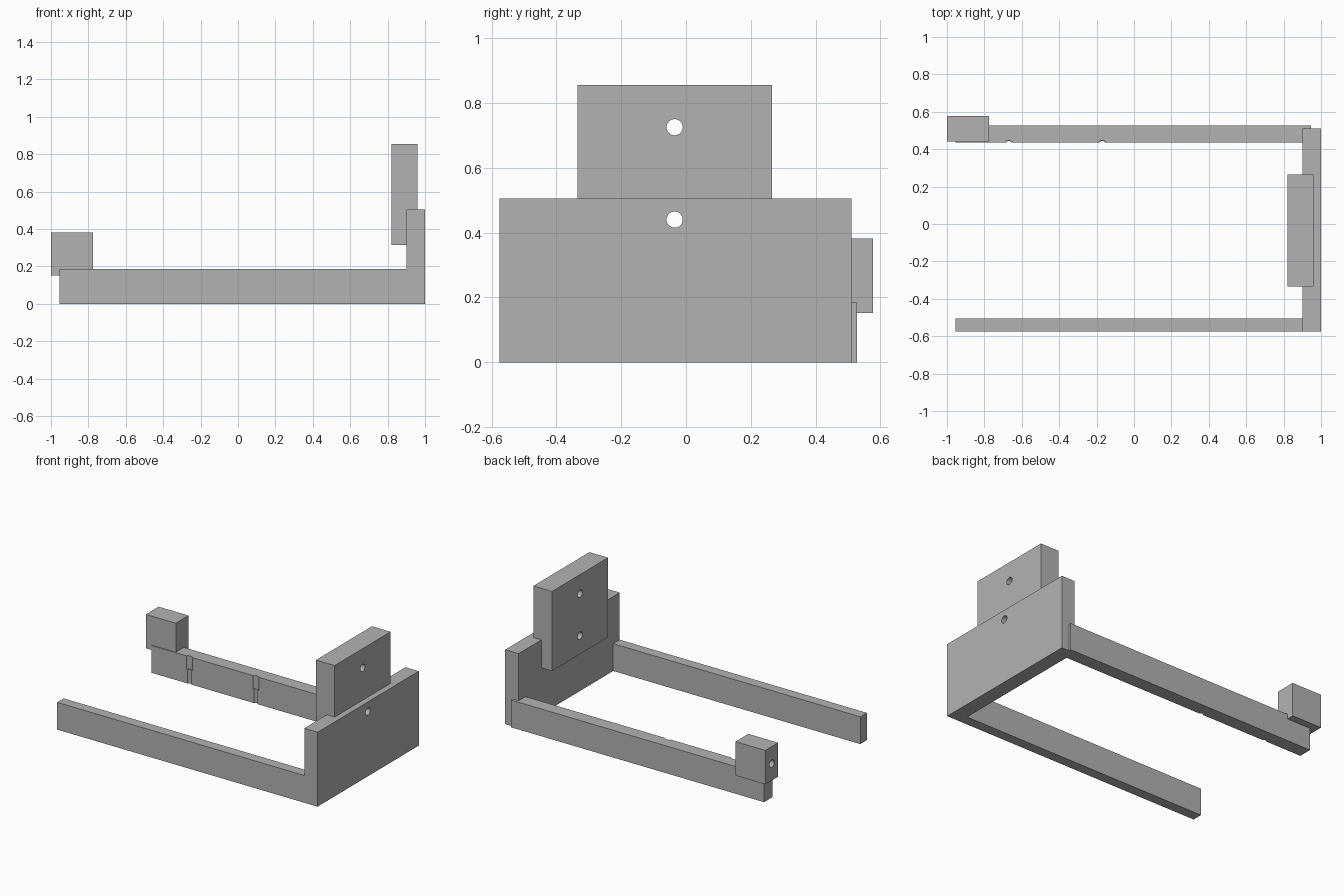
import bpy
from math import pi
from mathutils import Matrix, Vector
import bmesh

default = bpy.data.objects.get("Cube")
if default:
    bpy.data.objects.remove(default, do_unlink=True)

# Single grey material
grey = bpy.data.materials.new("plain grey")
grey.use_nodes = True
colour = (0.45, 0.45, 0.45, 1)
grey.diffuse_color = colour
grey.node_tree.nodes["Principled BSDF"].inputs["Base Color"].default_value = colour


def finish(name, bm):
    mesh = bpy.data.meshes.new(name)
    bm.to_mesh(mesh)
    bm.free()
    mesh.materials.append(grey)
    obj = bpy.data.objects.new(name, mesh)
    bpy.context.collection.objects.link(obj)
    return obj


def box(name, low, high):
    low, high = Vector(low), Vector(high)
    bm = bmesh.new()
    bmesh.ops.create_cube(bm, size=1, matrix=Matrix.Translation((low + high) / 2)
                          @ Matrix.Diagonal((*(high - low), 1)))
    return finish(name, bm)


def rod(name, centre, radius, length, axis):
    turn = Matrix.Rotation(pi / 2, 4, "Y") if axis == "X" else Matrix()
    bm = bmesh.new()
    bmesh.ops.create_cone(bm, cap_ends=True, segments=32, radius1=radius,
                          radius2=radius, depth=length,
                          matrix=Matrix.Translation(centre) @ turn)
    return finish(name, bm)


def combine(obj, tool, operation):
    mod = obj.modifiers.new(operation.lower(), "BOOLEAN")
    mod.operation = operation
    mod.solver = "EXACT"
    mod.object = tool
    bpy.context.view_layer.objects.active = obj
    bpy.ops.object.modifier_apply(modifier=mod.name)
    bpy.data.objects.remove(tool, do_unlink=True)


# Upright end plate with the front arm in one piece
frame = box("end_plate_and_front_arm", (0.9, -0.575, 0), (1, 0.51, 0.505))
combine(frame, box("front_arm", (-0.955, -0.575, 0), (0.95, -0.505, 0.185)), "UNION")

# Raised mounting plate
mount = box("mounting_plate", (0.82, -0.335, 0.315), (0.96, 0.265, 0.855))

# Screw holes through both plates
for part in (frame, mount):
    for z in (0.44, 0.725):
        if part is mount or z < 0.5:
            combine(part, rod("screw_hole", (0.9, -0.035, z), 0.025, 0.6, "X"), "DIFFERENCE")

# Back arm with two stepped grooves on its inner face
back_arm = box("back_arm", (-0.955, 0.435, 0), (0.945, 0.527, 0.185))
for x in (-0.67, -0.17):
    combine(back_arm, rod("wide_groove", (x, 0.42, 0.195), 0.027, 0.2, "Z"), "DIFFERENCE")
    combine(back_arm, rod("narrow_groove", (x, 0.43, 0.05), 0.014, 0.2, "Z"), "DIFFERENCE")

# End block with a blind hole in its outer face
block = box("end_block", (-1, 0.44, 0.152), (-0.775, 0.577, 0.382))
combine(block, rod("blind_hole", (-1, 0.508, 0.267), 0.025, 0.25, "X"), "DIFFERENCE")

# Smooth round holes, sharp box edges
for obj in (frame, mount, back_arm, block):
    bpy.ops.object.select_all(action="DESELECT")
    obj.select_set(True)
    bpy.context.view_layer.objects.active = obj
    bpy.ops.object.shade_smooth_by_angle()
